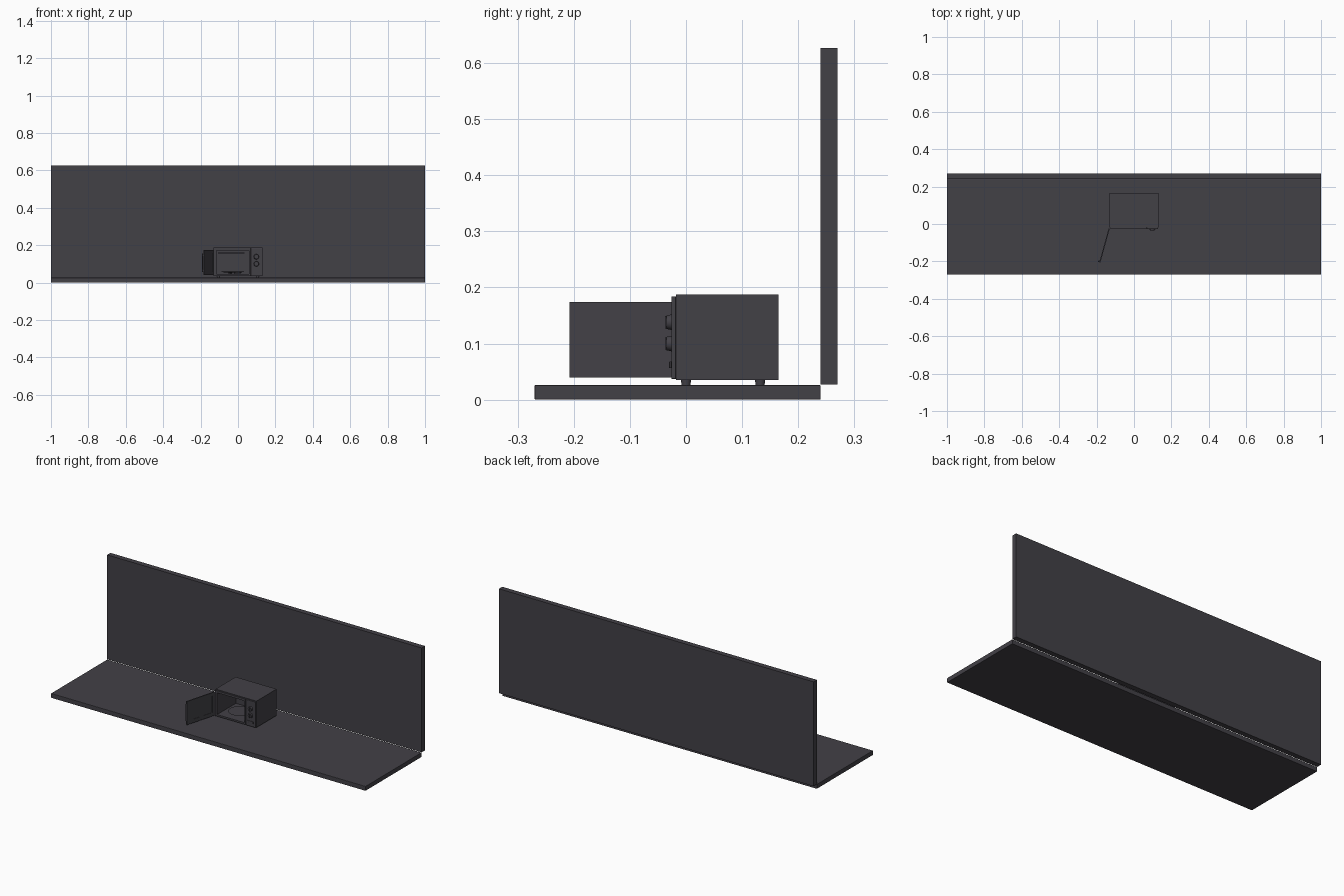
import bpy
import bmesh
import math
from mathutils import Matrix, Vector

if "Cube" in bpy.data.objects:
    bpy.data.objects.remove(bpy.data.objects["Cube"], do_unlink=True)

charcoal = bpy.data.materials.new("charcoal")
charcoal.use_nodes = True
colour = (0.055, 0.052, 0.062, 1)
charcoal.diffuse_color = colour
charcoal.node_tree.nodes["Principled BSDF"].inputs["Base Color"].default_value = colour


def finish(name, bm, bevel=0, matrix=None):
    bmesh.ops.recalc_face_normals(bm, faces=bm.faces)
    mesh = bpy.data.meshes.new(name)
    bm.to_mesh(mesh)
    bm.free()
    mesh.materials.append(charcoal)
    obj = bpy.data.objects.new(name, mesh)
    bpy.context.collection.objects.link(obj)
    if matrix:
        obj.matrix_world = matrix
    if bevel:
        mod = obj.modifiers.new("Bevel", "BEVEL")
        mod.width = bevel
        mod.segments = 2
    return obj


def box(name, lo, hi, bevel=0, matrix=None):
    bm = bmesh.new()
    lo, hi = Vector(lo), Vector(hi)
    size = hi - lo
    bmesh.ops.create_cube(bm, size=1, matrix=Matrix.Translation((lo + hi) / 2) @ Matrix.Diagonal((*size, 1)))
    return finish(name, bm, bevel, matrix)


def ring(name, outer, inner, y0, y1, bevel=0, matrix=None):
    """Rectangular frame; rectangles are (x0, z0, x1, z1)."""
    bm = bmesh.new()

    def loop(r, y):
        return [bm.verts.new((r[i], y, r[j])) for i, j in ((0, 1), (2, 1), (2, 3), (0, 3))]
    loops = [loop(outer, y0), loop(outer, y1), loop(inner, y1), loop(inner, y0)]
    for a, b in zip(loops, loops[1:] + loops[:1]):
        for i in range(4):
            j = (i + 1) % 4
            bm.faces.new((a[i], a[j], b[j], b[i]))
    return finish(name, bm, bevel, matrix)


def disc(name, centre, r1, r2, depth, axis="Z", segments=32):
    bm = bmesh.new()
    turn = Matrix.Rotation(math.pi / 2, 4, "X") if axis == "Y" else Matrix()
    bmesh.ops.create_cone(bm, cap_ends=True, segments=segments, radius1=r1, radius2=r2,
                          depth=depth, matrix=Matrix.Translation(centre) @ turn)
    obj = finish(name, bm)
    bpy.ops.object.select_all(action="DESELECT")
    bpy.context.view_layer.objects.active = obj
    obj.select_set(True)
    bpy.ops.object.shade_smooth_by_angle(angle=math.radians(35))
    return obj


# Counter and wall
box("counter", (-1, -0.27, 0), (1, 0.24, 0.026), 0.002)
box("wall", (-1, 0.24, 0.027), (1, 0.27, 0.627))

# Oven shell, cavity back and front frame
cavity = (-0.115, 0.047, 0.058, 0.172)
ring("oven_shell", (-0.13, 0.035, 0.13, 0.187), cavity, -0.018, 0.145)
box("oven_back", (-0.13, 0.145, 0.035), (0.13, 0.165, 0.187))
ring("front_frame", (-0.128, 0.037, 0.066, 0.184), cavity, -0.025, -0.018)
box("control_panel", (0.068, -0.026, 0.037), (0.128, -0.018, 0.184), 0.001)

# Feet
for side in (-1, 1):
    for y, row in ((0, "front"), (0.132, "back")):
        disc(f"{row}_foot", (side * 0.105, y, 0.0305), 0.008, 0.009, 0.01)

# Knobs with grips, and the button below
for z in (0.138, 0.1):
    disc("knob", (0.098, -0.03, z), 0.014, 0.012, 0.009, "Y")
    box("knob_grip", (0.096, -0.037, z - 0.011), (0.1, -0.034, z + 0.011))
box("door_button", (0.08, -0.03, 0.056), (0.116, -0.026, 0.068), 0.001)

# Turntable: drive, plate and raised rim
hub = (-0.028, 0.06)
disc("turntable_drive", (*hub, 0.05), 0.012, 0.012, 0.008)
disc("turntable_plate", (*hub, 0.056), 0.045, 0.062, 0.005, segments=48)
for k in range(3):
    spin = Matrix.Translation((*hub, 0)) @ Matrix.Rotation(k * math.tau / 3, 4, "Z")
    box("roller_arm", (0, -0.003, 0.049), (0.045, 0.003, 0.053), matrix=spin)
# Grill bar at the top of the cavity
box("grill_bar", (-0.108, 0.02, 0.155), (0.035, 0.028, 0.16))

# Open door, hinged on the left edge of the front
hinge = Matrix.Translation((-0.13, -0.026, 0)) @ Matrix.Rotation(math.radians(-105.4), 4, "Z")
ring("door_frame", (0, 0.039, 0.188, 0.174), (0.016, 0.06, 0.171, 0.155), -0.006, 0, matrix=hinge)
box("door_window", (0.016, -0.005, 0.06), (0.171, -0.001, 0.155), matrix=hinge)
box("door_handle", (0.178, -0.013, 0.056), (0.186, -0.009, 0.156), 0.001, hinge)
for z in (0.065, 0.147):
    box("handle_post", (0.179, -0.01, z - 0.004), (0.185, -0.005, z + 0.004), matrix=hinge)
